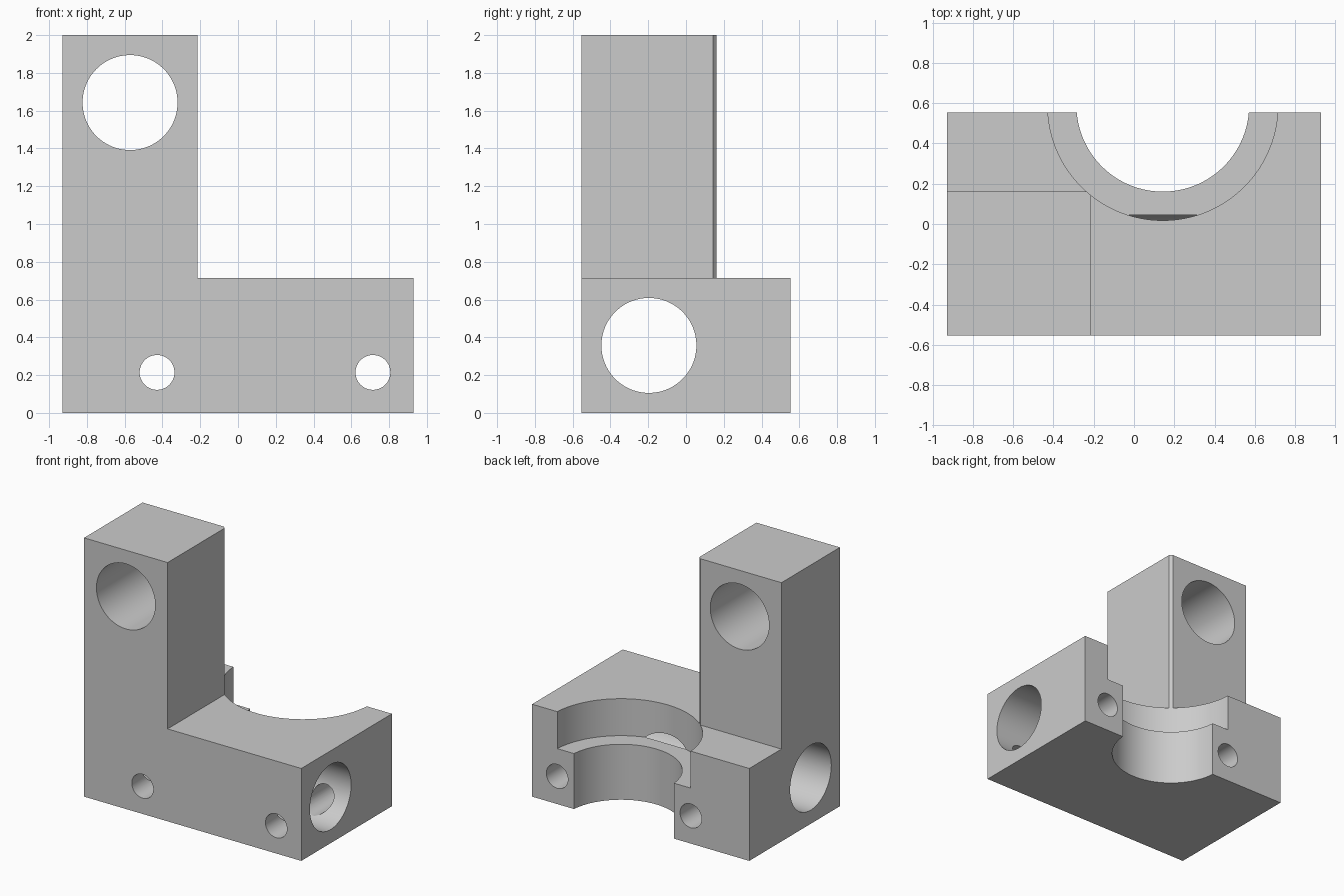
import bpy, bmesh
from math import pi
from mathutils import Matrix, Vector

default = bpy.data.objects.get("Cube")
if default:
    bpy.data.objects.remove(default, do_unlink=True)

U = 1 / 14                                   # drawing unit
W, D, H = 26 * U, 15.5 * U, 28 * U           # overall size
BASE_H = POST = 10 * U                       # base height, post width and depth
LEFT, FRONT = -W / 2, -D / 2


def make_object(name, bm):
    bmesh.ops.recalc_face_normals(bm, faces=bm.faces)
    mesh = bpy.data.meshes.new(name)
    bm.to_mesh(mesh)
    bm.free()
    obj = bpy.data.objects.new(name, mesh)
    bpy.context.collection.objects.link(obj)
    return obj


def prism(name, outline, z0, z1):
    bm = bmesh.new()
    face = bm.faces.new([bm.verts.new((x, y, z0)) for x, y in outline])
    top = bmesh.ops.extrude_face_region(bm, geom=[face])["geom"]
    verts = [v for v in top if isinstance(v, bmesh.types.BMVert)]
    bmesh.ops.translate(bm, verts=verts, vec=(0, 0, z1 - z0))
    return make_object(name, bm)


def cylinder(name, center, radius, length, axis, sides=96):
    turn = {"x": Matrix.Rotation(pi / 2, 4, "Y"),
            "y": Matrix.Rotation(pi / 2, 4, "X"),
            "z": Matrix.Identity(4)}[axis]
    bm = bmesh.new()
    bmesh.ops.create_cone(bm, cap_ends=True, segments=sides, radius1=radius,
                          radius2=radius, depth=length,
                          matrix=Matrix.Translation(Vector(center)) @ turn)
    return make_object(name, bm)


def cut(target, cutter):
    cutter.hide_render = True
    mod = target.modifiers.new("cut", "BOOLEAN")
    mod.operation = "DIFFERENCE"
    mod.solver = "EXACT"
    mod.object = cutter
    bpy.context.view_layer.objects.active = target
    bpy.ops.object.modifier_apply(modifier=mod.name)
    bpy.data.objects.remove(cutter, do_unlink=True)


# Solid block
R, B = -LEFT, -FRONT
bracket = prism("bracket", [(LEFT, FRONT), (R, FRONT), (R, B), (LEFT, B)], 0, H)

# Clear the space around the tall post
px, py, far = LEFT + POST, FRONT + POST, 2
cut(bracket, prism("post_clearance", [(px, -far), (far, -far), (far, far),
                                      (-far, far), (-far, py), (px, py)],
                   BASE_H, H + 1))

# Stepped half-round seat at the back, wide step also trims the post corner
seat_x, seat_y, step_z = LEFT + 15 * U, FRONT + 16 * U, 6 * U
cut(bracket, cylinder("seat_step", (seat_x, seat_y, step_z + 1.5), 8 * U, 3, "z", 160))
cut(bracket, cylinder("seat_bore", (seat_x, seat_y, 0), 6 * U, 2, "z", 128))

# Large bores through the post and along the base
cut(bracket, cylinder("post_bore", (LEFT + 5 * U, 0, 23 * U), 3.52 * U, 3, "y"))
cut(bracket, cylinder("base_bore", (0, FRONT + 5 * U, 5 * U), 3.52 * U, 3, "x"))

# Bolt holes either side of the seat
for side in (-1, 1):
    cut(bracket, cylinder("bolt_hole", (seat_x + side * 8 * U, 0, 3 * U), 1.29 * U, 3, "y", 64))

# Material and shading
grey = bpy.data.materials.new("light grey")
grey.use_nodes = True
colour = (0.6, 0.6, 0.6, 1)
grey.diffuse_color = colour
grey.node_tree.nodes["Principled BSDF"].inputs["Base Color"].default_value = colour
bracket.data.materials.clear()
bracket.data.materials.append(grey)

bpy.ops.object.select_all(action="DESELECT")
bracket.select_set(True)
bpy.context.view_layer.objects.active = bracket
bpy.ops.object.shade_smooth_by_angle(angle=pi / 9)
